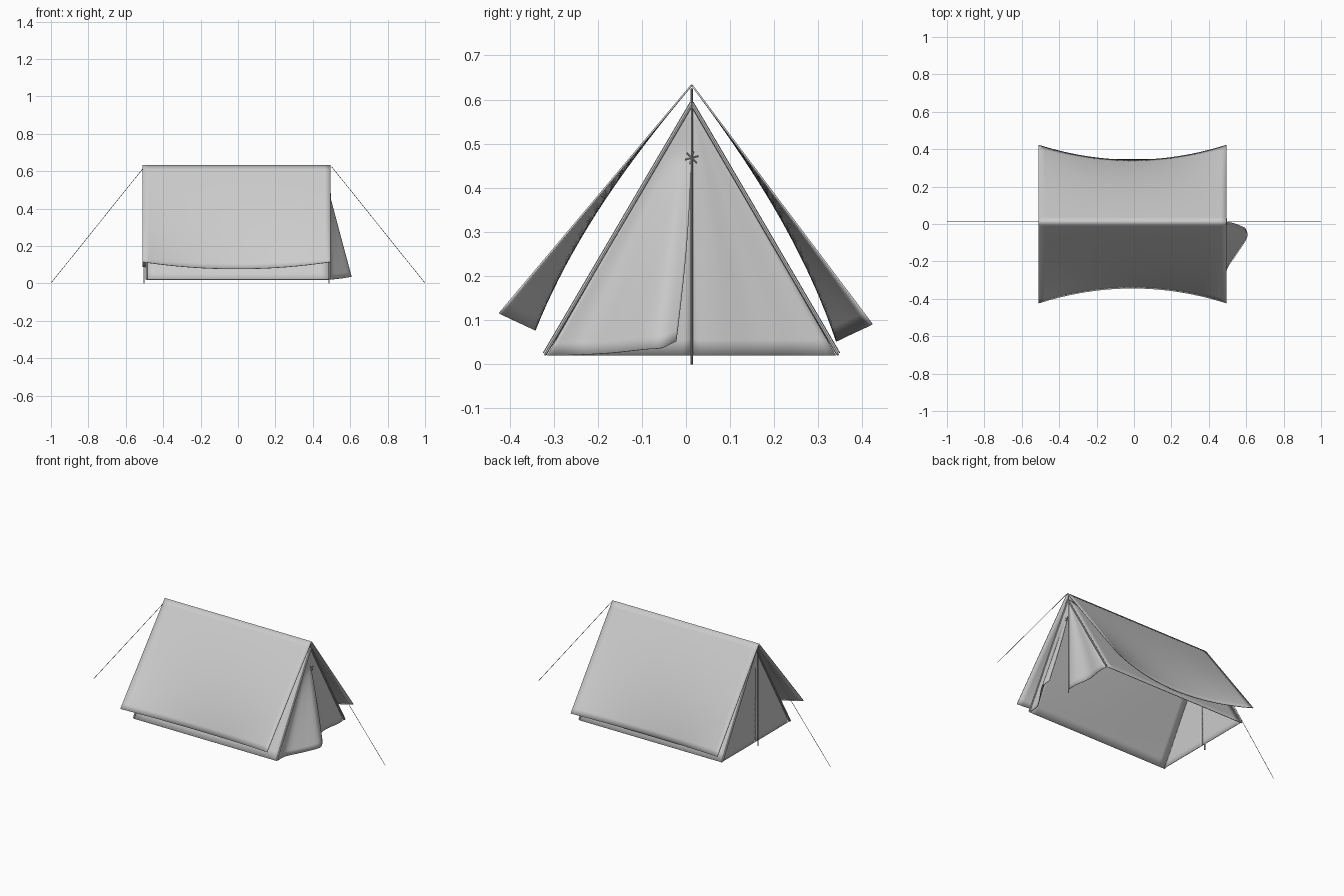
import bpy, bmesh, math
from mathutils import Vector

if "Cube" in bpy.data.objects:
    bpy.data.objects.remove(bpy.data.objects["Cube"])


def add_object(name, bm):
    me = bpy.data.meshes.new(name)
    bm.to_mesh(me)
    bm.free()
    ob = bpy.data.objects.new(name, me)
    bpy.context.collection.objects.link(ob)
    return ob


def sheet(name, fn, nu, nv, thick=0.004):
    """Cloth sheet: fn(u, v) gives a point for u, v in 0..1."""
    bm = bmesh.new()
    rows = [[bm.verts.new(fn(i / nu, j / nv)) for i in range(nu + 1)] for j in range(nv + 1)]
    for j in range(nv):
        for i in range(nu):
            bm.faces.new((rows[j][i], rows[j][i + 1], rows[j + 1][i + 1], rows[j + 1][i]))
    bmesh.ops.remove_doubles(bm, verts=bm.verts, dist=1e-5)
    bmesh.ops.recalc_face_normals(bm, faces=bm.faces)
    ob = add_object(name, bm)
    mod = ob.modifiers.new("thickness", "SOLIDIFY")
    mod.thickness, mod.offset = thick, 0
    bpy.context.view_layer.objects.active = ob
    ob.select_set(True)
    bpy.ops.object.shade_smooth_by_angle(angle=math.radians(35))
    ob.select_set(False)
    return ob


def rod(name, a, b, r, sides=8):
    a, b = Vector(a), Vector(b)
    bm = bmesh.new()
    bmesh.ops.create_cone(bm, cap_ends=True, segments=sides, radius1=r, radius2=r, depth=(b - a).length)
    rot = (b - a).to_track_quat('Z', 'Y').to_matrix().to_4x4()
    rot.translation = (a + b) / 2
    bm.transform(rot)
    return add_object(name, bm)


def spline(pts, t):
    """Smooth interpolation through a short list of points."""
    p = [Vector(q) for q in pts]
    s = min(t * (len(p) - 1), len(p) - 1.0001)
    i = int(s)
    f = s - i
    p0, p1, p2, p3 = p[max(i - 1, 0)], p[i], p[i + 1], p[min(i + 2, len(p) - 1)]
    return 0.5 * (2 * p1 + (p2 - p0) * f + (2 * p0 - 5 * p1 + 4 * p2 - p3) * f * f
                  + (3 * p1 - p0 - 3 * p2 + p3) * f ** 3)


YC = 0.013              # ridge position
FLY_Z, TENT_Z, BASE_Z = 0.633, 0.592, 0.02
X0, X1 = -0.49, 0.49    # inner tent ends

# outer fly: two slopes with hollow-cut eaves
for side, ye, ze in (("front", -0.423, 0.115), ("back", 0.422, 0.09)):
    sgn = 1 if ye > 0 else -1

    def fly(u, v, ye=ye, ze=ze, sgn=sgn):
        k = 1 - (2 * u - 1) ** 2
        x = -0.51 + 1.005 * u
        y = YC + (ye - YC) * v - sgn * 0.08 * k * v ** 2.5
        z = FLY_Z + (ze - FLY_Z) * v - 0.038 * k * v * v
        return (x, y, z)
    sheet("fly_" + side, fly, 32, 20)

# inner tent side walls, sagging slightly, with piping on the end edges
for side, yb in (("front", -0.32), ("back", 0.345)):
    def wall(u, v, yb=yb):
        sag = 0.008 * math.sin(math.pi * u) * math.sin(math.pi * v)
        y = YC + (yb - YC) * v
        return (X0 + (X1 - X0) * u, y - math.copysign(sag, yb), TENT_Z + (BASE_Z - TENT_Z) * v - sag * 0.6)
    sheet("inner_wall_" + side, wall, 20, 14)
    for end, x in (("left", X0), ("right", X1)):
        rod("edge_piping_%s_%s" % (side, end), (x, YC, TENT_Z), (x, yb, BASE_Z + 0.004), 0.005)

# closed end panels: both halves at the left, one door half at the right
for name, x, yb, ripple in (("end_panel_front", X0 + 0.006, -0.315, 0),
                            ("end_panel_back", X0 + 0.006, 0.34, 0),
                            ("door_closed", X1 - 0.006, 0.34, 0.012)):
    def panel(u, v, x=x, yb=yb, ripple=ripple):
        fold = ripple * math.sin(2 * math.pi * u + 1.5 * v) * math.sin(math.pi * u) * v
        return (x + fold, YC + (yb - YC) * u * v, TENT_Z - 0.004 + (BASE_Z - TENT_Z + 0.004) * v)
    sheet(name, panel, 16, 16, 0.003)

# open door flap, hinged on the front edge and swung outward
HEM = [(0.49, -0.315, 0.02), (0.495, -0.245, 0.021), (0.545, -0.165, 0.026),
       (0.595, -0.09, 0.034), (0.606, -0.055, 0.037), (0.594, -0.022, 0.052)]


def flap(u, v):
    h = spline(HEM, u)
    open_amt = max(0.0, (v - 0.2) / 0.8)
    y = YC + (h.y - YC) * v
    if u > 0.8:  # free edge stays near the zip higher up
        y += 0.01 * (u - 0.8) / 0.2 * math.sin(math.pi * v)
    return (0.488 + (h.x - 0.488) * open_amt, y, TENT_Z - 0.004 + (h.z - TENT_Z + 0.004) * v)


sheet("door_flap_open", flap, 24, 20, 0.003)

# zip tie knot above the open flap
for i in range(3):
    a = math.radians(15 + 60 * i)
    d = Vector((0, math.cos(a), math.sin(a))) * 0.016
    c = Vector((0.496, YC, 0.468))
    rod("tie_bow_%d" % (i + 1), c - d, c + d, 0.0015, 6)

# tent poles and guy lines
for end, x, gx in (("left", -0.502, -1.0), ("right", 0.486, 1.0)):
    rod("pole_" + end, (x, YC, 0), (x, YC, FLY_Z - 0.008), 0.003)
    rod("guy_line_" + end, (math.copysign(0.5, gx), YC, 0.625), (gx, YC, 0.002), 0.0014, 6)
